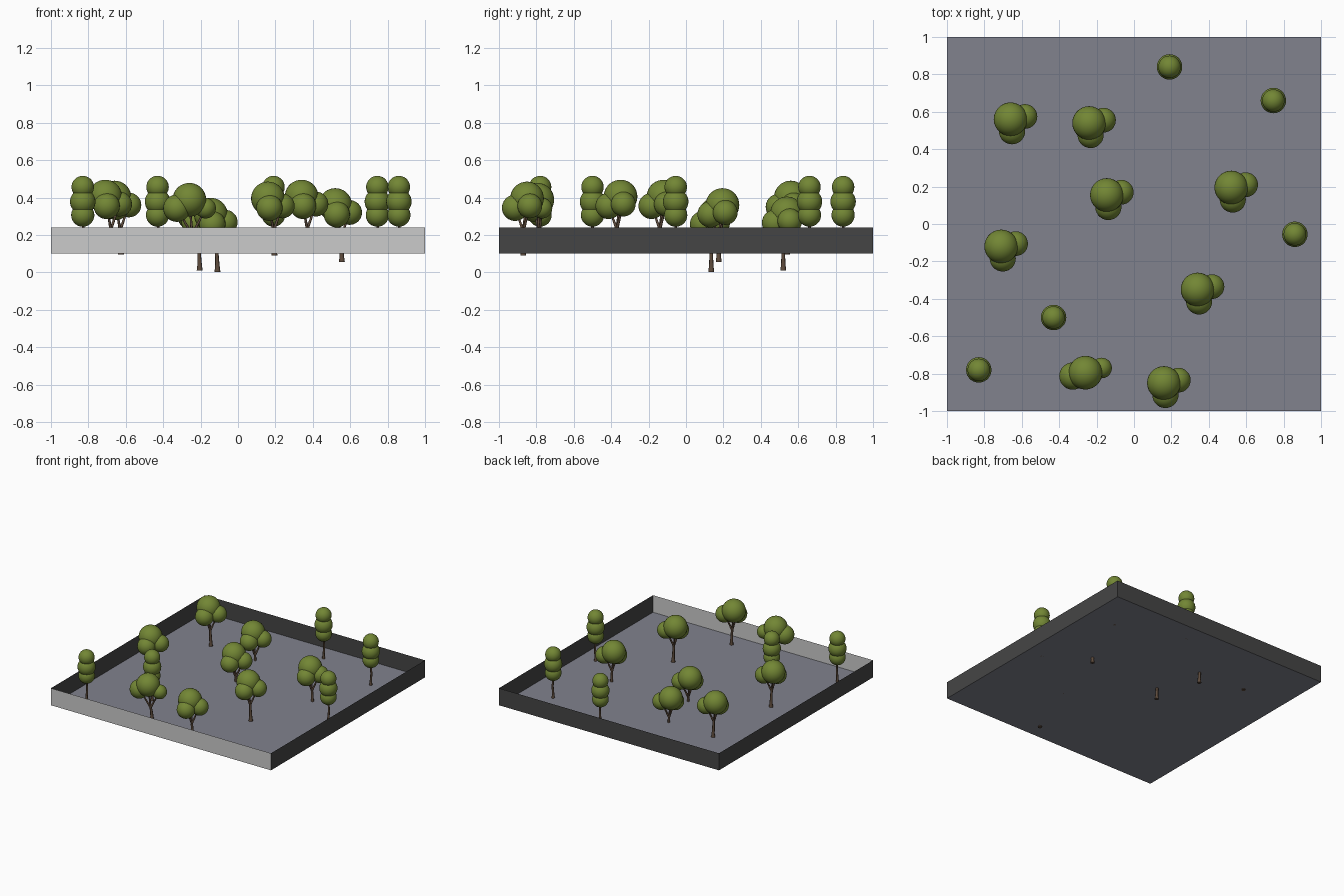
import bpy
from mathutils import Vector

if "Cube" in bpy.data.objects:
    bpy.data.objects.remove(bpy.data.objects["Cube"])


def material(name, rgb):
    m = bpy.data.materials.new(name)
    m.diffuse_color = (*rgb, 1)
    m.use_nodes = True
    m.node_tree.nodes["Principled BSDF"].inputs["Base Color"].default_value = m.diffuse_color
    return m


LEAF = material("leaf_green", (0.17, 0.24, 0.035))
BARK = material("bark_brown", (0.11, 0.07, 0.045))
FLOOR = material("floor_slate", (0.22, 0.225, 0.27))
DARK = material("wall_dark", (0.06, 0.06, 0.06))


def sheet(name, corners, mat=None):
    me = bpy.data.meshes.new(name)
    me.from_pydata(corners, [], [(0, 1, 2, 3)])
    ob = bpy.data.objects.new(name, me)
    bpy.context.collection.objects.link(ob)
    if mat:
        me.materials.append(mat)


def ball(name, pos, r):
    bpy.ops.mesh.primitive_uv_sphere_add(segments=28, ring_count=18, radius=r, location=pos)
    ob = bpy.context.object
    ob.name = name
    ob.data.materials.append(LEAF)
    bpy.ops.object.shade_smooth()


def limb(name, pts):
    """Tapered round limb through (x, y, z, radius) points."""
    cu = bpy.data.curves.new(name, 'CURVE')
    cu.dimensions = '3D'
    cu.bevel_depth = 1
    cu.bevel_resolution = 2
    cu.use_fill_caps = True
    sp = cu.splines.new('POLY')
    sp.points.add(len(pts) - 1)
    for p, (x, y, z, r) in zip(sp.points, pts):
        p.co = (x, y, z, 1)
        p.radius = r
    cu.materials.append(BARK)
    bpy.context.collection.objects.link(bpy.data.objects.new(name, cu))


def broad_tree(name, x, y, base, lobes, root, fork):
    """Crown of overlapping balls, each carried by a branch from one fork."""
    o = Vector((x, y, base))
    rx, ry = o.x + root[0], o.y + root[1]
    f = o + Vector(fork)
    limb(name + "_trunk", [(rx, ry, base, 0.016), (rx, ry, base + 0.03, 0.012),
                           ((rx + f.x) / 2, (ry + f.y) / 2, base + 0.08, 0.010), (*f, 0.009)])
    for i, (dx, dy, dz, r) in enumerate(lobes):
        c = o + Vector((dx, dy, dz))
        ball(f"{name}_crown_{i}", c, r)
        limb(f"{name}_branch_{i}", [(*f, 0.008), (*f.lerp(c, 0.5), 0.006), (*c, 0.004)])


# Open tray: floor and four thin walls
B, T = 0.10, 0.24
sheet("floor", [(-1, -1, B), (1, -1, B), (1, 1, B), (-1, 1, B)], FLOOR)
ring = [(-1, -1), (1, -1), (1, 1), (-1, 1)]
for i, side in enumerate(("front", "right", "back", "left")):
    a, b = ring[i], ring[(i + 1) % 4]
    sheet(side + "_wall", [(*a, B), (*b, B), (*b, T), (*a, T)], None if side == "front" else DARK)

# Broad trees, some planted lower than the floor
LOBES = [(0, 0, 0.305, 0.09), (0.077, 0.015, 0.265, 0.066), (0.008, -0.064, 0.255, 0.07)]
spots = [(-0.66, 0.56, 0.095), (-0.24, 0.54, 0.01), (-0.145, 0.155, 0.003), (0.52, 0.195, 0.055),
         (-0.71, -0.12, 0.1), (0.34, -0.35, 0.1), (0.16, -0.85, 0.09)]
for n, (x, y, z) in enumerate(spots):
    broad_tree(f"broad_tree_{n}", x, y, z, LOBES, (0.035, -0.02), (0.03, -0.02, 0.13))

# Wide tree with lobes on opposite sides
broad_tree("wide_tree", -0.26, -0.795, 0.1,
           [(0, 0, 0.288, 0.09), (-0.067, -0.018, 0.243, 0.073), (0.087, 0.025, 0.243, 0.055)],
           (0.02, 0.02), (0.015, 0.01, 0.1))

# Column trees
for n, (x, y) in enumerate([(0.19, 0.84), (0.745, 0.66), (0.86, -0.055), (-0.43, -0.5), (-0.83, -0.78)]):
    limb(f"column_tree_{n}_trunk", [(x, y, B, 0.012), (x, y, B + 0.03, 0.009),
                                    (x + 0.005, y, B + 0.09, 0.008), (x, y, B + 0.2, 0.006)])
    for i, (z, r) in enumerate([(0.306, 0.062), (0.378, 0.068), (0.456, 0.06)]):
        ball(f"column_tree_{n}_crown_{i}", (x, y, z), r)
